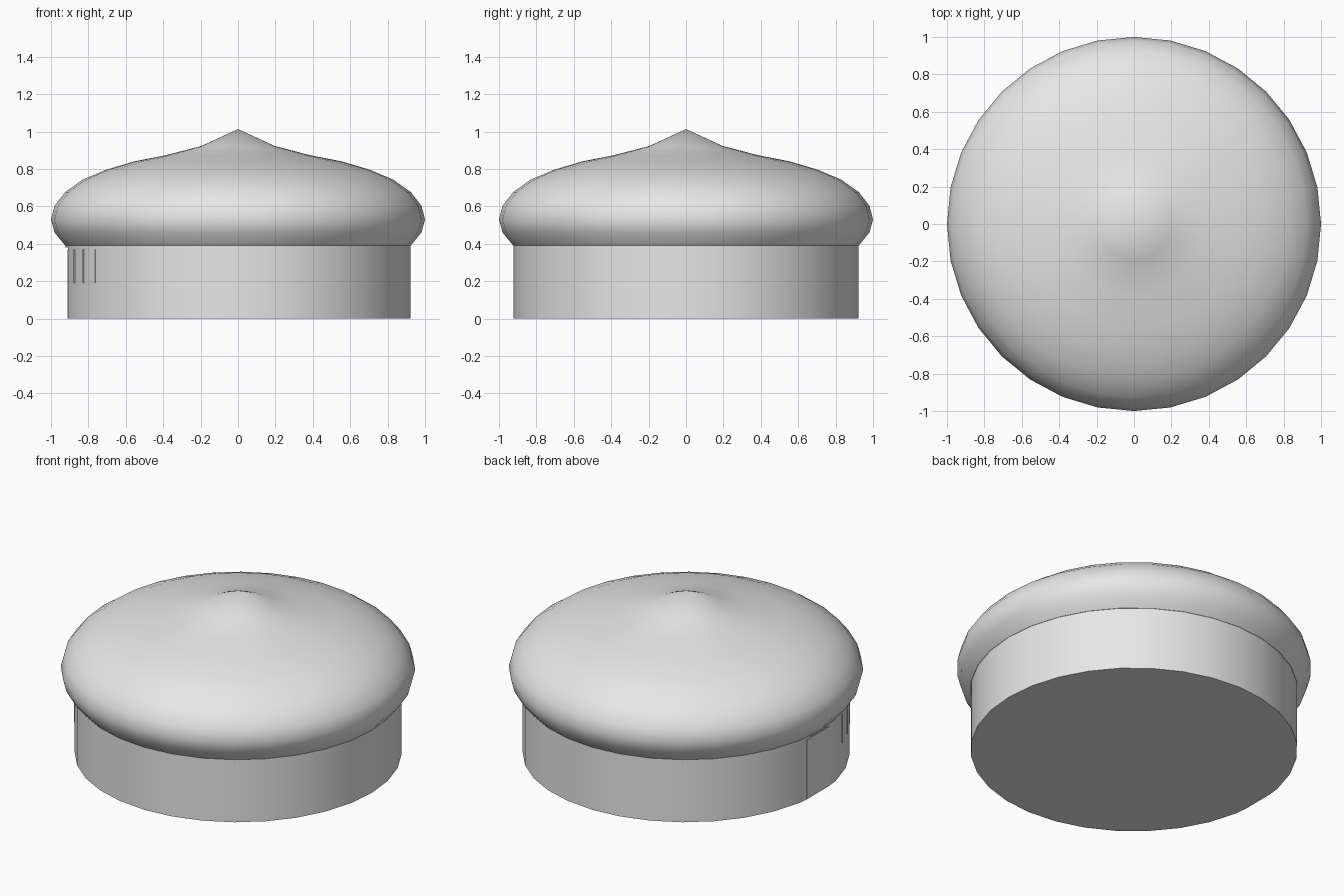
import bpy, bmesh, math
from mathutils import Matrix

if "Cube" in bpy.data.objects:
    bpy.data.objects.remove(bpy.data.objects["Cube"], do_unlink=True)

SIDES = 32
DRUM_R = 0.922
DRUM_TOP = 0.39

grey = bpy.data.materials.new("light_grey")
grey.use_nodes = True
grey.diffuse_color = (0.8, 0.8, 0.8, 1)
grey.node_tree.nodes["Principled BSDF"].inputs["Base Color"].default_value = (0.8, 0.8, 0.8, 1)


def add_object(name, bm):
    mesh = bpy.data.meshes.new(name)
    bmesh.ops.recalc_face_normals(bm, faces=bm.faces)
    bm.to_mesh(mesh)
    bm.free()
    mesh.materials.append(grey)
    obj = bpy.data.objects.new(name, mesh)
    bpy.context.collection.objects.link(obj)
    return obj


def select_only(obj):
    bpy.ops.object.select_all(action='DESELECT')
    obj.select_set(True)
    bpy.context.view_layer.objects.active = obj


def smooth(obj, degrees):
    select_only(obj)
    bpy.ops.object.shade_smooth_by_angle(angle=math.radians(degrees))


def lathe(name, profile):
    """Spin an (r, z) profile around z."""
    bm = bmesh.new()
    verts = [bm.verts.new((r, 0, z)) for r, z in profile]
    edges = [bm.edges.new(pair) for pair in zip(verts, verts[1:])]
    bmesh.ops.spin(bm, geom=verts + edges, cent=(0, 0, 0), axis=(0, 0, 1),
                   angle=math.tau, steps=SIDES, use_duplicate=False)
    bmesh.ops.remove_doubles(bm, verts=bm.verts, dist=0.0005)
    return add_object(name, bm)


def box(name, centre, size, turn=0):
    bm = bmesh.new()
    matrix = (Matrix.Rotation(turn, 4, 'Z') @ Matrix.Translation(centre)
              @ Matrix.Diagonal((*size, 1)))
    bmesh.ops.create_cube(bm, size=1, matrix=matrix)
    return add_object(name, bm)


# Dome: ring radii follow a sphere, heights pull up into a point
heights = [DRUM_TOP, 0.46, 0.53, 0.603, 0.676, 0.742, 0.795, 0.84, 0.874, 0.923, 1.013]
dome_profile = [(0, DRUM_TOP)]
for i, z in enumerate(heights):
    dome_profile.append((math.cos((i - 2) * math.pi / 16), z))
dome = lathe("dome_roof", dome_profile)
smooth(dome, 40)

# Drum wall
drum = lathe("drum_wall", [(0, 0), (DRUM_R, 0), (DRUM_R, DRUM_TOP), (0, DRUM_TOP)])

# Flat doorway cut into the wall on the -x side
cutter = box("doorway_cutter", (-1.004, 0, 0.13), (0.19, 0.5, 0.5))
cutter.hide_render = True
cut = drum.modifiers.new("doorway", 'BOOLEAN')
cut.operation = 'DIFFERENCE'
cut.solver = 'EXACT'
cut.object = cutter
select_only(drum)
bpy.ops.object.modifier_apply(modifier=cut.name)
bpy.data.objects.remove(cutter, do_unlink=True)
smooth(drum, 30)

# Thin door leaf
box("door", (-0.908, 0, 0.185), (0.008, 0.23, 0.37))

# Three narrow upright strips beside the door
for i, angle in enumerate((18, 26, 34)):
    box(f"wall_strip_{i + 1}", (-DRUM_R + 0.002, 0, 0.28), (0.008, 0.008, 0.18),
        math.radians(angle))
